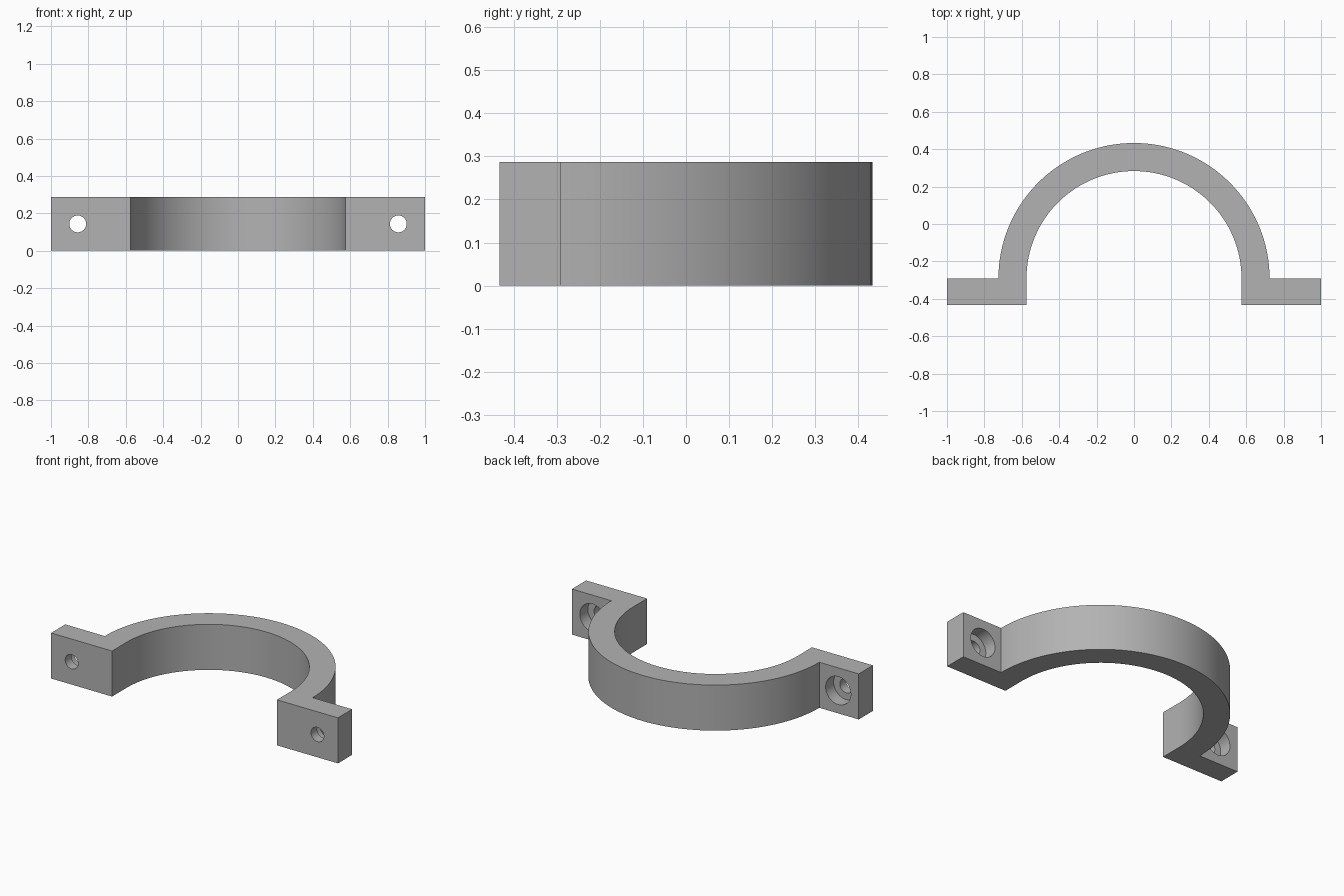
import bpy, bmesh, math

if "Cube" in bpy.data.objects:
    bpy.data.objects.remove(bpy.data.objects["Cube"])

H = 0.287            # clamp height
CY = -0.292          # arc centre
FRONT = -0.433       # front plane of the ears
R_IN, R_OUT = 0.575, 0.725
HOLE_X = 0.857

grey = bpy.data.materials.new("grey")
grey.diffuse_color = (0.45, 0.45, 0.45, 1)
grey.use_nodes = True
grey.node_tree.nodes["Principled BSDF"].inputs["Base Color"].default_value = grey.diffuse_color


def arc(r, start, end, n=64):
    angles = [start + (end - start) * i / n for i in range(n + 1)]
    return [(r * math.cos(a), CY + r * math.sin(a)) for a in angles]


def prism(name, outline, height):
    bm = bmesh.new()
    face = bm.faces.new([bm.verts.new((x, y, 0)) for x, y in outline])
    ext = bmesh.ops.extrude_face_region(bm, geom=[face])
    top = [v for v in ext["geom"] if isinstance(v, bmesh.types.BMVert)]
    bmesh.ops.translate(bm, verts=top, vec=(0, 0, height))
    bmesh.ops.recalc_face_normals(bm, faces=bm.faces)
    mesh = bpy.data.meshes.new(name)
    bm.to_mesh(mesh)
    bm.free()
    obj = bpy.data.objects.new(name, mesh)
    bpy.context.collection.objects.link(obj)
    mesh.materials.append(grey)
    return obj


def drill(target, x, radius, y0, y1):
    bpy.ops.mesh.primitive_cylinder_add(
        vertices=48, radius=radius, depth=y1 - y0,
        location=(x, (y0 + y1) / 2, H / 2), rotation=(math.pi / 2, 0, 0))
    cutter = bpy.context.object
    cutter.name = "drill_cutter"
    cutter.data.materials.append(grey)
    mod = target.modifiers.new("drill", "BOOLEAN")
    mod.operation = "DIFFERENCE"
    mod.solver = "EXACT"
    mod.object = cutter
    bpy.context.view_layer.objects.active = target
    bpy.ops.object.modifier_apply(modifier=mod.name)
    bpy.data.objects.remove(cutter, do_unlink=True)


# half-ring band with a flat ear at each end
outline = ([(1, FRONT), (1, CY)] + arc(R_OUT, 0, math.pi)
           + [(-1, CY), (-1, FRONT), (-R_IN, FRONT)]
           + arc(R_IN, math.pi, 0) + [(R_IN, FRONT)])
clamp = prism("pipe_clamp", outline, H)

# counterbored screw holes, wide side at the back
for side in (-1, 1):
    drill(clamp, side * HOLE_X, 0.045, FRONT - 0.1, CY + 0.1)
    drill(clamp, side * HOLE_X, 0.088, CY - 0.08, CY + 0.02)

bpy.ops.object.select_all(action="DESELECT")
clamp.select_set(True)
bpy.context.view_layer.objects.active = clamp
bpy.ops.object.shade_smooth_by_angle(angle=math.radians(30))
